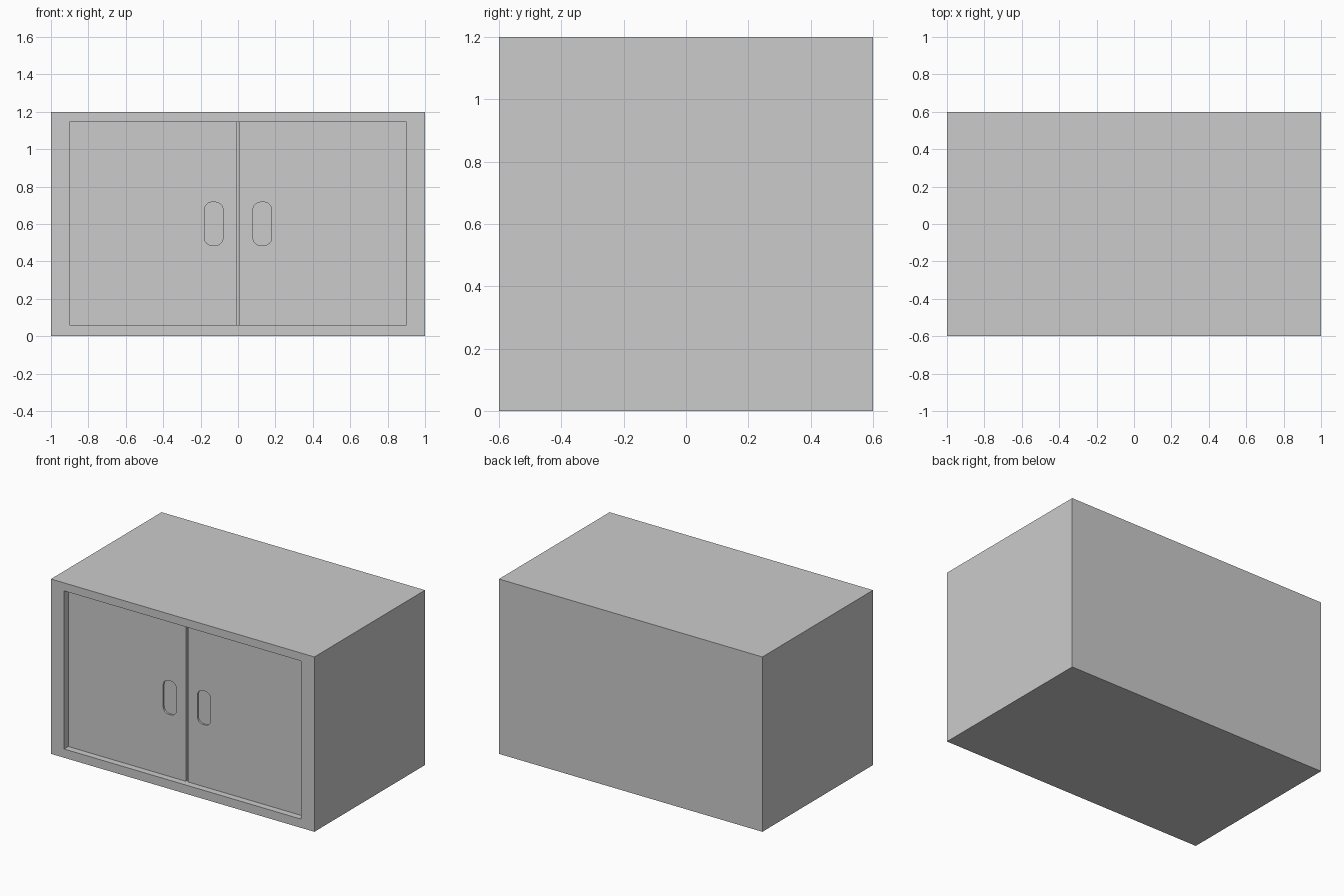
import bpy, bmesh, math

if "Cube" in bpy.data.objects:
    bpy.data.objects.remove(bpy.data.objects["Cube"])

def prism(name, outline, y0, y1):
    """Extrude an (x, z) outline from y0 to y1."""
    bm = bmesh.new()
    face = bm.faces.new([bm.verts.new((x, y0, z)) for x, z in outline])
    ext = bmesh.ops.extrude_face_region(bm, geom=[face])
    verts = [g for g in ext["geom"] if isinstance(g, bmesh.types.BMVert)]
    bmesh.ops.translate(bm, verts=verts, vec=(0, y1 - y0, 0))
    bmesh.ops.recalc_face_normals(bm, faces=bm.faces)
    me = bpy.data.meshes.new(name)
    bm.to_mesh(me)
    bm.free()
    ob = bpy.data.objects.new(name, me)
    bpy.context.collection.objects.link(ob)
    return ob

def rect(x0, x1, z0, z1):
    return [(x0, z0), (x1, z0), (x1, z1), (x0, z1)]

def rounded_rect(x0, x1, z0, z1, r, steps=6):
    pts = []
    corners = [(x1 - r, z1 - r), (x0 + r, z1 - r), (x0 + r, z0 + r), (x1 - r, z0 + r)]
    for q, (cx, cz) in enumerate(corners):
        for i in range(steps + 1):
            a = math.pi / 2 * (q + i / steps)
            pts.append((cx + r * math.cos(a), cz + r * math.sin(a)))
    return pts

def cut(target, cutter):
    mod = target.modifiers.new("cut", 'BOOLEAN')
    mod.operation = 'DIFFERENCE'
    mod.solver = 'EXACT'
    mod.object = cutter
    cutter.hide_render = True
    cutter.hide_set(True)

# Cabinet body with front opening
body = prism("cabinet_body", rect(-1, 1, 0, 1.2), -0.6, 0.6)
cut(body, prism("opening_cutter", rect(-0.9, 0.9, 0.06, 1.145), -0.7, -0.5))

# Recessed doors with shallow finger pulls, mirrored across the centre gap
doors = prism("doors", rect(0.008, 0.9, 0.06, 1.145), -0.555, -0.5)
cut(doors, prism("finger_pull_cutter",
                 rounded_rect(0.08, 0.18, 0.485, 0.717, 0.042), -0.7, -0.543))
doors.modifiers.new("mirror", 'MIRROR').use_axis[0] = True
